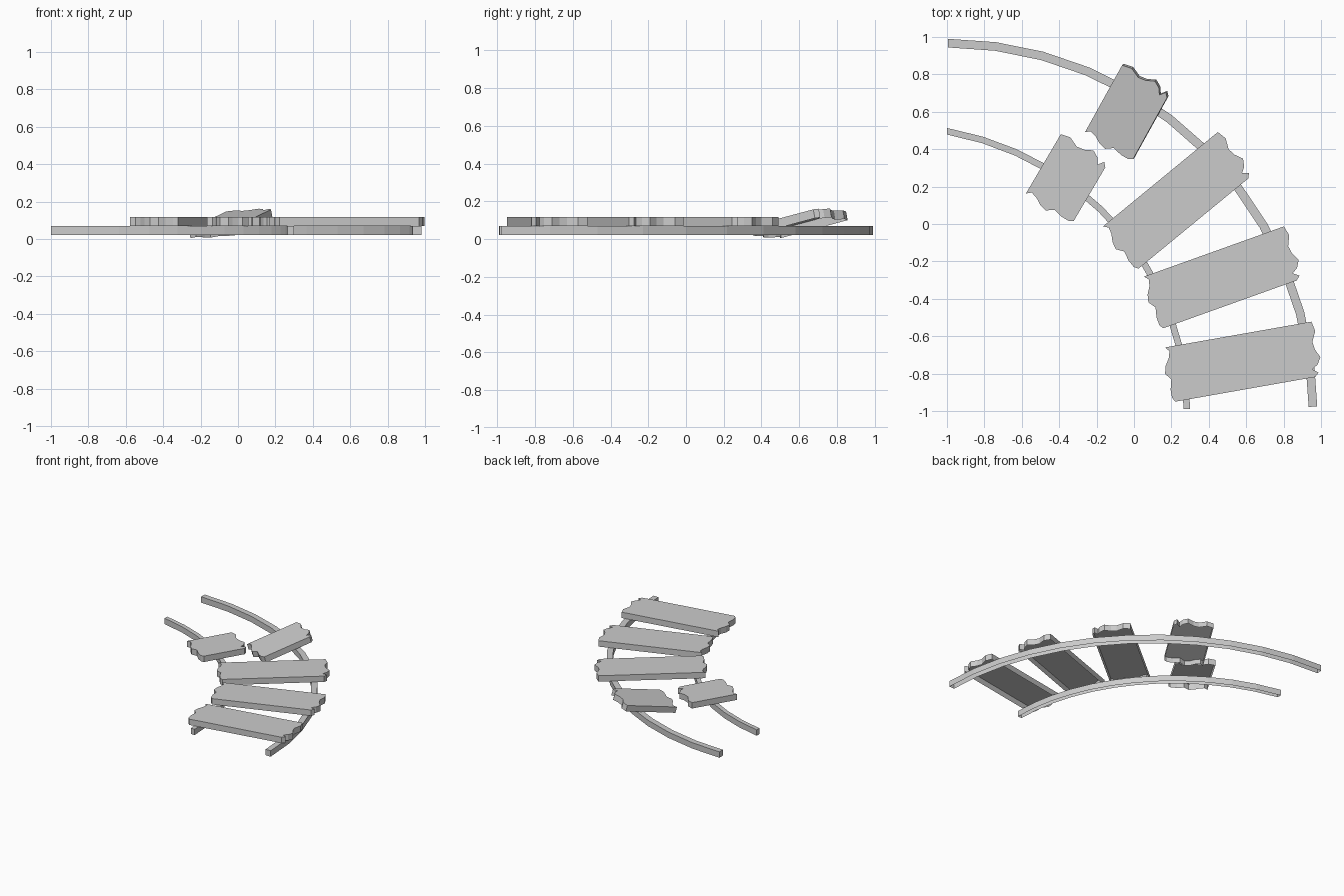
import bpy, bmesh
from math import radians, sin, cos, pi
from mathutils import Matrix, Vector

if "Cube" in bpy.data.objects:
    bpy.data.objects.remove(bpy.data.objects["Cube"])

# Splintered end profiles of a plank: (offset along plank, distance across)
FAR_END = [(0, 0), (.011, .053), (-.014, .107), (-.008, .15), (.014, .195),
           (-.008, .232), (-.04, .252), (-.01, .275), (-.032, .295)]
NEAR_END = [(0, 0), (.02, .024), (.01, .059), (-.014, .098), (-.024, .138),
            (.003, .176), (-.01, .228), (-.01, .272), (.004, .295)]


def make_object(name, bm, matrix=None):
    mesh = bpy.data.meshes.new(name)
    bm.to_mesh(mesh)
    bm.free()
    ob = bpy.data.objects.new(name, mesh)
    bpy.context.collection.objects.link(ob)
    if matrix:
        ob.matrix_world = matrix


def plank(name, x, y, z, length, angle, pitch=0, roll=0, thick=.048):
    # Top face with walls hanging down; the underside is left open
    outline = [(a, -v) for a, v in NEAR_END]
    outline += [(length + a, -v) for a, v in reversed(FAR_END)]
    bm = bmesh.new()
    top = [bm.verts.new((px, py, 0)) for px, py in outline]
    low = [bm.verts.new((px, py, -thick)) for px, py in outline]
    bm.faces.new(top)
    n = len(top)
    for i in range(n):
        j = (i + 1) % n
        bm.faces.new((top[j], top[i], low[i], low[j]))
    matrix = (Matrix.Translation((x, y, z)) @ Matrix.Rotation(radians(angle), 4, 'Z')
              @ Matrix.Rotation(radians(-pitch), 4, 'Y')
              @ Matrix.Rotation(radians(-roll), 4, 'X'))
    make_object(name, bm, matrix)


def rail(name, radius, width, x0, end_y, segments=12, z0=.022, z1=.07):
    # Bar swept through a quarter turn about (x0, -1), open underneath
    bm = bmesh.new()
    rings = []
    for i in range(segments + 1):
        t = i / segments
        a = t * (pi / 2 - (end_y + 1) / radius(1))
        d = Vector((sin(a), cos(a)))
        r = radius(t)
        section = [(r - width / 2, z0), (r - width / 2, z1),
                   (r + width / 2, z1), (r + width / 2, z0)]
        rings.append([bm.verts.new((x0 + d.x * q, -1 + d.y * q, z)) for q, z in section])
    for a, b in zip(rings, rings[1:]):
        for k in range(3):
            bm.faces.new((a[k], a[k + 1], b[k + 1], b[k]))
    bm.faces.new(rings[0][::-1])
    bm.faces.new(rings[-1])
    bmesh.ops.recalc_face_normals(bm, faces=bm.faces)
    make_object(name, bm)


# Curved rails; the inner one tightens towards its end
rail("outer_rail", lambda t: 1.967 - .015 * t, .046, -.995, -.977)
rail("inner_rail", lambda t: 1.283 + .213 * (1 - t) ** 2, .035, -1, -.99)

# Three whole planks lying across the rails
for i, (x, y, angle) in enumerate([(.166, -.66, 10), (.053, -.281, 19.7),
                                   (-.166, -.013, 39.4)]):
    plank(f"plank_{i + 1}", x, y, .117, .795, angle)

# Two halves of a snapped plank, the outer one tipped over the rail
plank("broken_plank_inner", -.578, .163, .117, .368, 59.5)
plank("broken_plank_outer", -.262, .491, .051, .42, 61, pitch=13.2, roll=3.6)
